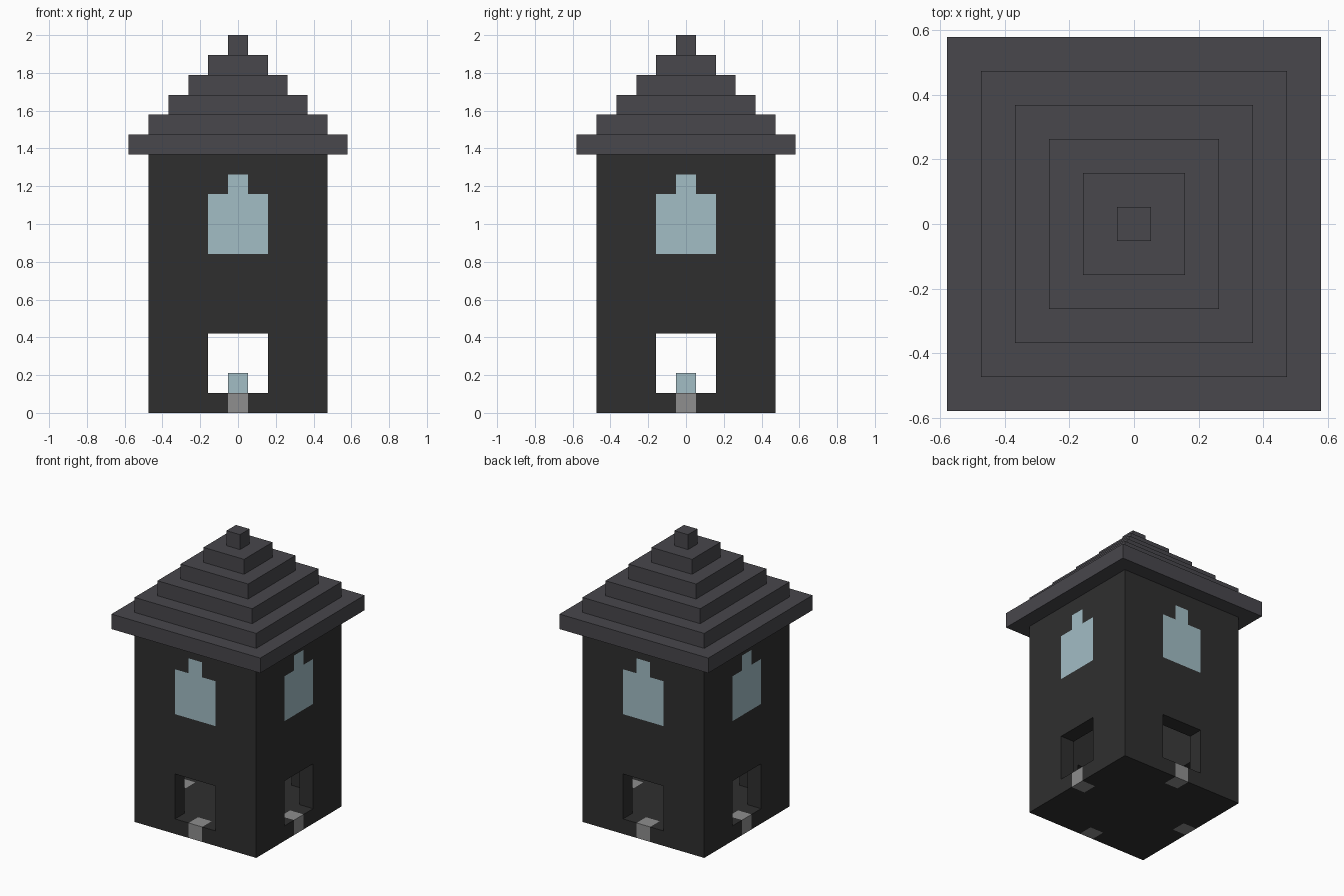
import bpy
import bmesh
from mathutils import Matrix, Vector
from math import pi

U = 2 / 19  # one block
scene = bpy.context.scene
if "Cube" in bpy.data.objects:
    bpy.data.objects.remove(bpy.data.objects["Cube"], do_unlink=True)


def linear(hex_code):
    out = []
    for i in (0, 2, 4):
        c = int(hex_code[i:i + 2], 16) / 255
        out.append(c / 12.92 if c <= 0.04045 else ((c + 0.055) / 1.055) ** 2.4)
    return (*out, 1)


def material(name, hex_code):
    mat = bpy.data.materials.new(name)
    mat.use_nodes = True
    mat.diffuse_color = linear(hex_code)
    mat.node_tree.nodes["Principled BSDF"].inputs["Base Color"].default_value = mat.diffuse_color
    return mat


charcoal = material("charcoal wall", "2F2F2F")
slate = material("slate roof", "48474C")
glass = material("pale blue glass", "A2BDC5")
stone = material("grey stone", "8E8E8E")


def add_box(bm, low, high, turn=0):
    """Box between two corners in block units, turned about z by quarter turns."""
    a, b = Vector(low) * U, Vector(high) * U
    place = (Matrix.Rotation(turn * pi / 2, 4, 'Z') @ Matrix.Translation((a + b) / 2)
             @ Matrix.Diagonal((*(b - a), 1)))
    bmesh.ops.create_cube(bm, size=1, matrix=place)


def finish(bm, name, mat):
    bmesh.ops.recalc_face_normals(bm, faces=bm.faces)
    mesh = bpy.data.meshes.new(name)
    bm.to_mesh(mesh)
    bm.free()
    mesh.materials.append(mat)
    obj = bpy.data.objects.new(name, mesh)
    scene.collection.objects.link(obj)
    return obj


def box(name, mat, low, high, turn=0):
    bm = bmesh.new()
    add_box(bm, low, high, turn)
    return finish(bm, name, mat)


# Tower walls with a hollow room
tower = box("tower_walls", charcoal, (-4.5, -4.5, 0), (4.5, 4.5, 13))
cutters = [box("room_cutter", charcoal, (-3.5, -3.5, 1), (3.5, 3.5, 14))]

# Door, window and threshold openings on each side
for turn in range(4):
    for low, high in (((-1.5, -5, 1), (1.5, -3, 4)),
                      ((-1.5, -5, 8), (1.5, -3, 11)),
                      ((-.5, -5, 10), (.5, -3, 12)),
                      ((-.5, -5, -1), (.5, -3.5, 2))):
        cutters.append(box("opening_cutter", charcoal, low, high, turn))

bpy.context.view_layer.objects.active = tower
for cutter in cutters:
    cutter.hide_render = True
    mod = tower.modifiers.new("opening", 'BOOLEAN')
    mod.operation = 'DIFFERENCE'
    mod.solver = 'EXACT'
    mod.object = cutter
    bpy.ops.object.modifier_apply(modifier=mod.name)
for cutter in cutters:
    bpy.data.objects.remove(cutter, do_unlink=True)

# Stepped window panes and door thresholds, flush with the walls
for turn, side in enumerate(("front", "left", "back", "right")):
    bm = bmesh.new()
    steps = [(-1.5, 8), (1.5, 8), (1.5, 11), (.5, 11), (.5, 12), (-.5, 12), (-.5, 11), (-1.5, 11)]
    pane = bm.faces.new([bm.verts.new((x * U, -4.5 * U, z * U)) for x, z in steps])
    extruded = bmesh.ops.extrude_face_region(bm, geom=[pane], use_keep_orig=True)["geom"]
    bmesh.ops.translate(bm, vec=(0, U, 0),
                        verts=[v for v in extruded if isinstance(v, bmesh.types.BMVert)])
    bmesh.ops.rotate(bm, verts=bm.verts, matrix=Matrix.Rotation(turn * pi / 2, 3, 'Z'))
    finish(bm, side + "_window", glass)
    box(side + "_threshold", stone, (-.5, -4.5, 0), (.5, -3.5, 1), turn)

# Glass block in the middle of the room
box("centre_block", glass, (-.5, -.5, 1), (.5, .5, 2))

# Stepped pyramid roof: square rings joined from the eaves to the peak
bm = bmesh.new()
rings = []
for level in range(6):
    half = (5.5 - level) * U
    for z in (13 + level, 14 + level):
        rings.append([bm.verts.new((x * half, y * half, z * U))
                      for x, y in ((-1, -1), (1, -1), (1, 1), (-1, 1))])
for lower, upper in zip(rings, rings[1:]):
    for i in range(4):
        j = (i + 1) % 4
        bm.faces.new((lower[i], lower[j], upper[j], upper[i]))
bm.faces.new(rings[0][::-1])
bm.faces.new(rings[-1])
finish(bm, "stepped_roof", slate)
